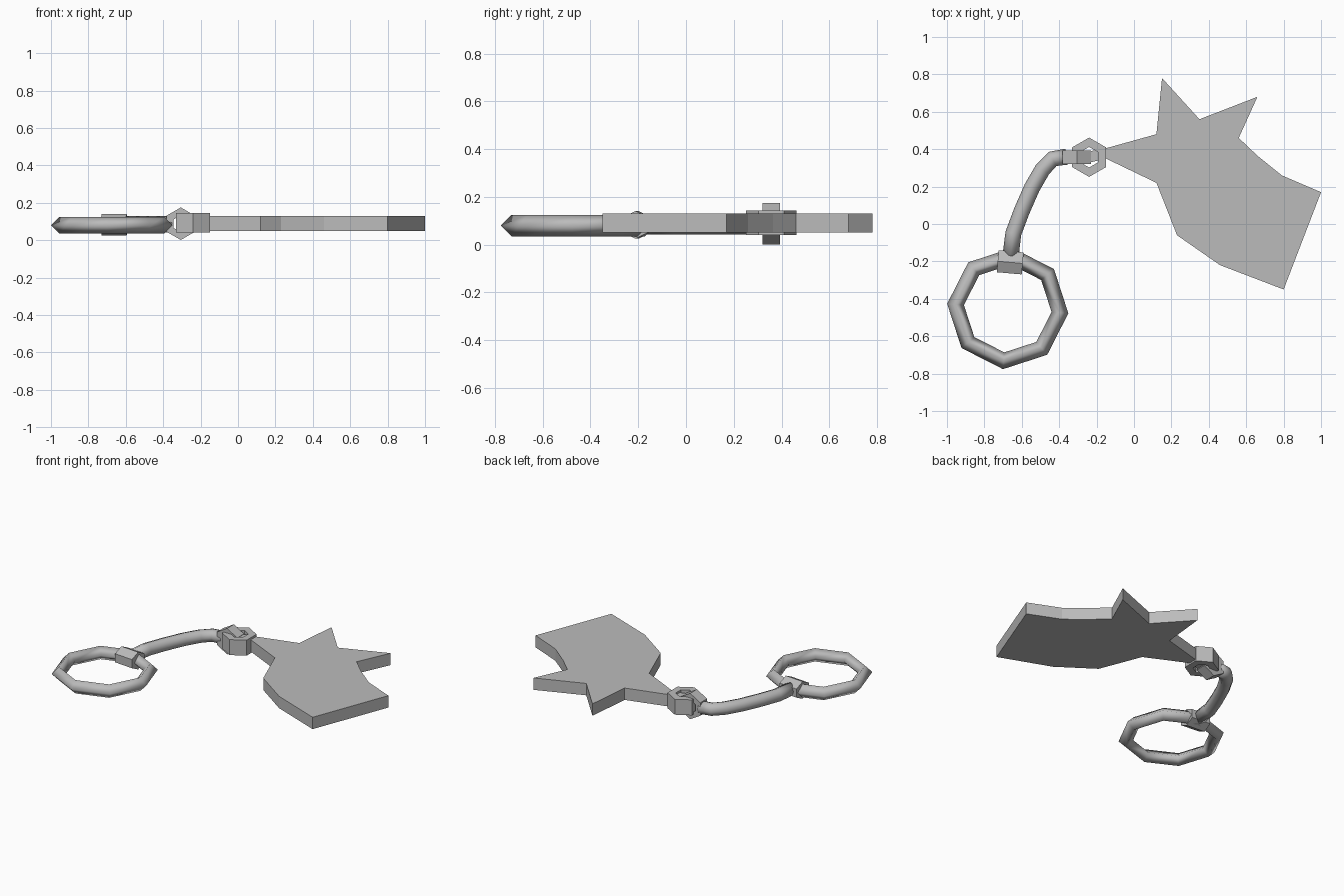
import bpy, bmesh
from math import cos, sin, pi, radians
from mathutils import Vector

cube = bpy.data.objects.get("Cube")
if cube:
    bpy.data.objects.remove(cube, do_unlink=True)

grey = bpy.data.materials.new("grey_metal")
grey.use_nodes = True
grey.diffuse_color = (0.5, 0.5, 0.5, 1)
grey.node_tree.nodes["Principled BSDF"].inputs["Base Color"].default_value = (0.5, 0.5, 0.5, 1)


def finish(bm, name, smooth=False):
    bmesh.ops.recalc_face_normals(bm, faces=bm.faces)
    for f in bm.faces:
        f.smooth = smooth
    mesh = bpy.data.meshes.new(name)
    bm.to_mesh(mesh)
    bm.free()
    mesh.materials.append(grey)
    obj = bpy.data.objects.new(name, mesh)
    bpy.context.collection.objects.link(obj)
    return obj


def skin(bm, rows, closed):
    """Join rows of vertices into a tube, capped unless closed."""
    n = len(rows[0])
    pairs = list(zip(rows, rows[1:])) + ([(rows[-1], rows[0])] if closed else [])
    for a, b in pairs:
        for i in range(n):
            j = (i + 1) % n
            bm.faces.new((a[i], a[j], b[j], b[i]))
    if not closed:
        bm.faces.new(rows[0])
        bm.faces.new(rows[-1])


def revolve(name, profile, steps, turn=0, smooth=False):
    """Sweep a (radius, height) section around the local z axis."""
    bm = bmesh.new()
    rows = []
    for k in range(steps):
        a = turn + 2 * pi * k / steps
        rows.append([bm.verts.new((r * cos(a), r * sin(a), h)) for r, h in profile])
    skin(bm, rows, True)
    return finish(bm, name, smooth)


def hex_ring(name, outer, inner, half):
    return revolve(name, [(outer, -half), (outer, half), (inner, half), (inner, -half)], 6, pi / 2)


# Flat star-shaped fob with a neck reaching into the hexagonal eye
outline = [(-0.23, 0.39), (-0.15, 0.405), (0.12, 0.48), (0.15, 0.78), (0.35, 0.56),
           (0.66, 0.68), (0.56, 0.46), (0.66, 0.365), (0.79, 0.26), (1.0, 0.17),
           (0.80, -0.35), (0.46, -0.22), (0.23, -0.06), (0.12, 0.22),
           (-0.15, 0.35), (-0.23, 0.33)]
bm = bmesh.new()
base = bm.faces.new([bm.verts.new((x, y, 0.05)) for x, y in outline])
top = bmesh.ops.extrude_face_region(bm, geom=[base])["geom"]
bmesh.ops.translate(bm, vec=(0, 0, 0.08), verts=[v for v in top if isinstance(v, bmesh.types.BMVert)])
finish(bm, "star_fob")

# Two interlocked hexagonal links
eye = hex_ring("fob_eye", 0.105, 0.055, 0.052)
eye.location = (-0.24, 0.357, 0.092)
link = hex_ring("arm_link", 0.087, 0.045, 0.036)
link.rotation_euler = (pi / 2, 0, 0)
link.location = (-0.306, 0.357, 0.088)

# Curved arm
path = [Vector((x, y, 0.085)) for x, y in
        [(-0.36, 0.36), (-0.435, 0.348), (-0.49, 0.29), (-0.545, 0.195),
         (-0.60, 0.07), (-0.645, -0.05), (-0.66, -0.17)]]
bm = bmesh.new()
rows = []
for i, p in enumerate(path):
    along = (path[min(i + 1, len(path) - 1)] - path[max(i - 1, 0)]).normalized()
    side = Vector((-along.y, along.x, 0))
    rows.append([bm.verts.new(p + 0.043 * (side * cos(a) + Vector((0, 0, sin(a)))))
                 for a in [pi * k / 4 for k in range(8)]])
skin(bm, rows, False)
finish(bm, "curved_arm", True)

# Eight-sided key ring with a diamond section
ring = revolve("key_ring", [(0.28 + 0.045 * cos(pi * k / 2), 0.045 * sin(pi * k / 2))
                            for k in range(4)], 8, radians(-4.5), True)
ring.location = (-0.675, -0.452, 0.08)

# Hexagonal sleeve joining the arm to the ring
bm = bmesh.new()
rows = [[bm.verts.new((x, 0.068 * sin(pi * k / 3), 0.058 * cos(pi * k / 3))) for k in range(6)]
        for x in (-0.067, 0.067)]
skin(bm, rows, False)
sleeve = finish(bm, "ring_sleeve")
sleeve.rotation_euler = (0, 0, radians(-5))
sleeve.location = (-0.662, -0.205, 0.083)
